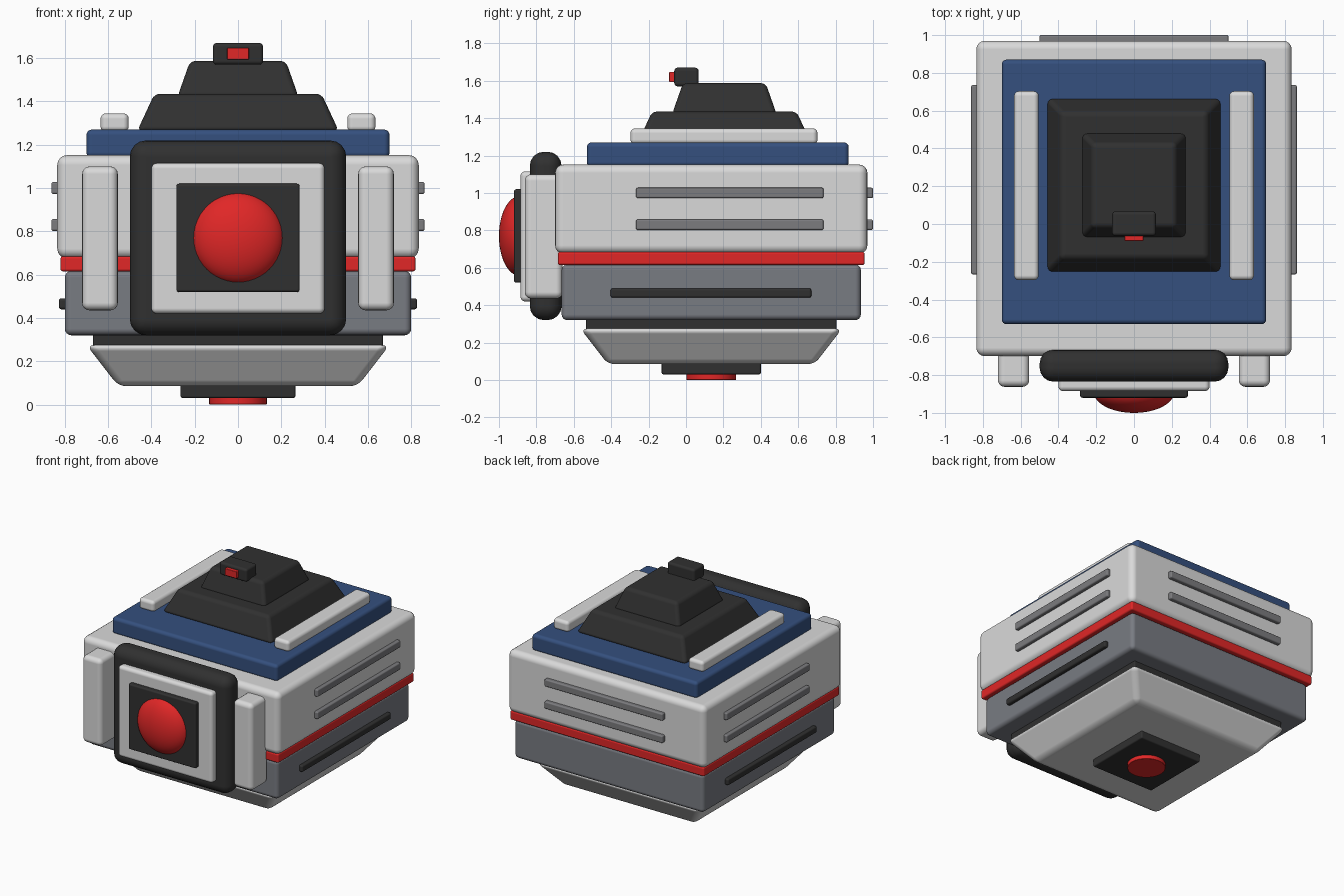
import bpy, bmesh
from mathutils import Matrix

cube = bpy.data.objects.get("Cube")
if cube:
    bpy.data.objects.remove(cube, do_unlink=True)


def material(name, r, g, b):
    m = bpy.data.materials.new(name)
    m.use_nodes = True
    m.diffuse_color = (r, g, b, 1)
    m.node_tree.nodes["Principled BSDF"].inputs["Base Color"].default_value = (r, g, b, 1)
    return m


white = material("white shell", 0.7, 0.7, 0.7)
slate = material("slate grey", 0.19, 0.2, 0.225)
grey = material("vent grey", 0.2, 0.2, 0.21)
dark = material("charcoal", 0.03, 0.03, 0.03)
blue = material("navy blue", 0.035, 0.08, 0.21)
red = material("signal red", 0.75, 0.02, 0.02)


def finish(bm, name, mat, bevel=0):
    mesh = bpy.data.meshes.new(name)
    bm.to_mesh(mesh)
    bm.free()
    mesh.materials.append(mat)
    for p in mesh.polygons:
        p.use_smooth = True
    ob = bpy.data.objects.new(name, mesh)
    bpy.context.collection.objects.link(ob)
    if bevel:
        mod = ob.modifiers.new("rounded edges", "BEVEL")
        mod.width = bevel
        mod.segments = 4
        mod.harden_normals = True
    return ob


def box(name, mat, x, y, z, bevel, top=1, bottom=1):
    """Rounded box from ranges; top and bottom scale those ends about the centre."""
    bm = bmesh.new()
    bmesh.ops.create_cube(bm, size=1)
    for v in bm.verts:
        s = top if v.co.z > 0 else bottom
        v.co.x = sum(x) / 2 + v.co.x * s * (x[1] - x[0])
        v.co.y = sum(y) / 2 + v.co.y * s * (y[1] - y[0])
        v.co.z = sum(z) / 2 + v.co.z * (z[1] - z[0])
    return finish(bm, name, mat, bevel)


def slab(name, mat, half, cy, z, bevel, **taper):
    """Square layer centred on x = 0."""
    return box(name, mat, (-half, half), (cy - half, cy + half), z, bevel, **taper)


# Stacked body layers
MID = 0.135
slab("upper_body", white, 0.835, MID, (0.675, 1.152), 0.045)
slab("red_band", red, 0.82, MID, (0.615, 0.685), 0.012)
slab("lower_body", slate, 0.80, MID, (0.32, 0.617), 0.03)
slab("under_gasket", dark, 0.67, MID, (0.25, 0.33), 0.01)
slab("tapered_base", white, 0.70, MID, (0.085, 0.275), 0.035, bottom=0.79)
slab("foot_plate", dark, 0.265, MID, (0.03, 0.10), 0.01)

# Round lens under the foot plate
bm = bmesh.new()
bmesh.ops.create_cone(bm, cap_ends=True, segments=48, radius1=0.133, radius2=0.133,
                      depth=0.04, matrix=Matrix.Translation((0, MID, 0.02)))
finish(bm, "foot_lens", red, 0.004)

# Roof
slab("roof_plate", blue, 0.70, 0.17, (1.14, 1.27), 0.025)
slab("roof_step_lower", dark, 0.465, 0.205, (1.265, 1.435), 0.025, top=0.83)
slab("roof_step_upper", dark, 0.28, 0.205, (1.42, 1.587), 0.025, top=0.79)
box("roof_sensor", dark, (-0.116, 0.116), (-0.063, 0.067), (1.57, 1.67), 0.018)
box("sensor_light", red, (-0.05, 0.05), (-0.09, -0.05), (1.593, 1.647), 0.005)

# Front hatch
box("hatch_frame", dark, (-0.5, 0.5), (-0.835, -0.665), (0.32, 1.22), 0.075)
box("hatch_panel", white, (-0.4, 0.4), (-0.885, -0.75), (0.42, 1.115), 0.025)
box("lens_mount", dark, (-0.285, 0.285), (-0.92, -0.85), (0.52, 1.02), 0.012)
bm = bmesh.new()
bmesh.ops.create_uvsphere(bm, u_segments=48, v_segments=24, radius=1)
for v in bm.verts:
    v.co = (v.co.x * 0.213, -0.89 - v.co.z * 0.11, 0.77 + v.co.y * 0.213)
bmesh.ops.reverse_faces(bm, faces=bm.faces[:])
bmesh.ops.recalc_face_normals(bm, faces=bm.faces[:])
finish(bm, "hatch_lens", red)

# Paired parts on both sides
for side, s in (("left", 1), ("right", -1)):
    def span(a, b):
        return tuple(sorted((s * a, s * b)))
    box(side + "_front_post", white, span(0.555, 0.72), (-0.862, -0.66), (0.435, 1.10), 0.035)
    box(side + "_roof_rail", white, span(0.505, 0.635), (-0.297, 0.703), (1.26, 1.345), 0.025)
    box(side + "_lower_vent", dark, span(0.78, 0.828), (-0.403, 0.67), (0.44, 0.49), 0.012)
    for level, z in (("upper", 1.0), ("middle", 0.83)):
        box(side + "_" + level + "_vent", grey, span(0.80, 0.862), (-0.267, 0.735),
            (z - 0.028, z + 0.028), 0.01)

# Back vents
for level, z in (("upper", 1.0), ("middle", 0.83)):
    box("back_" + level + "_vent", grey, (-0.5, 0.5), (0.93, 1.0), (z - 0.028, z + 0.028), 0.01)
